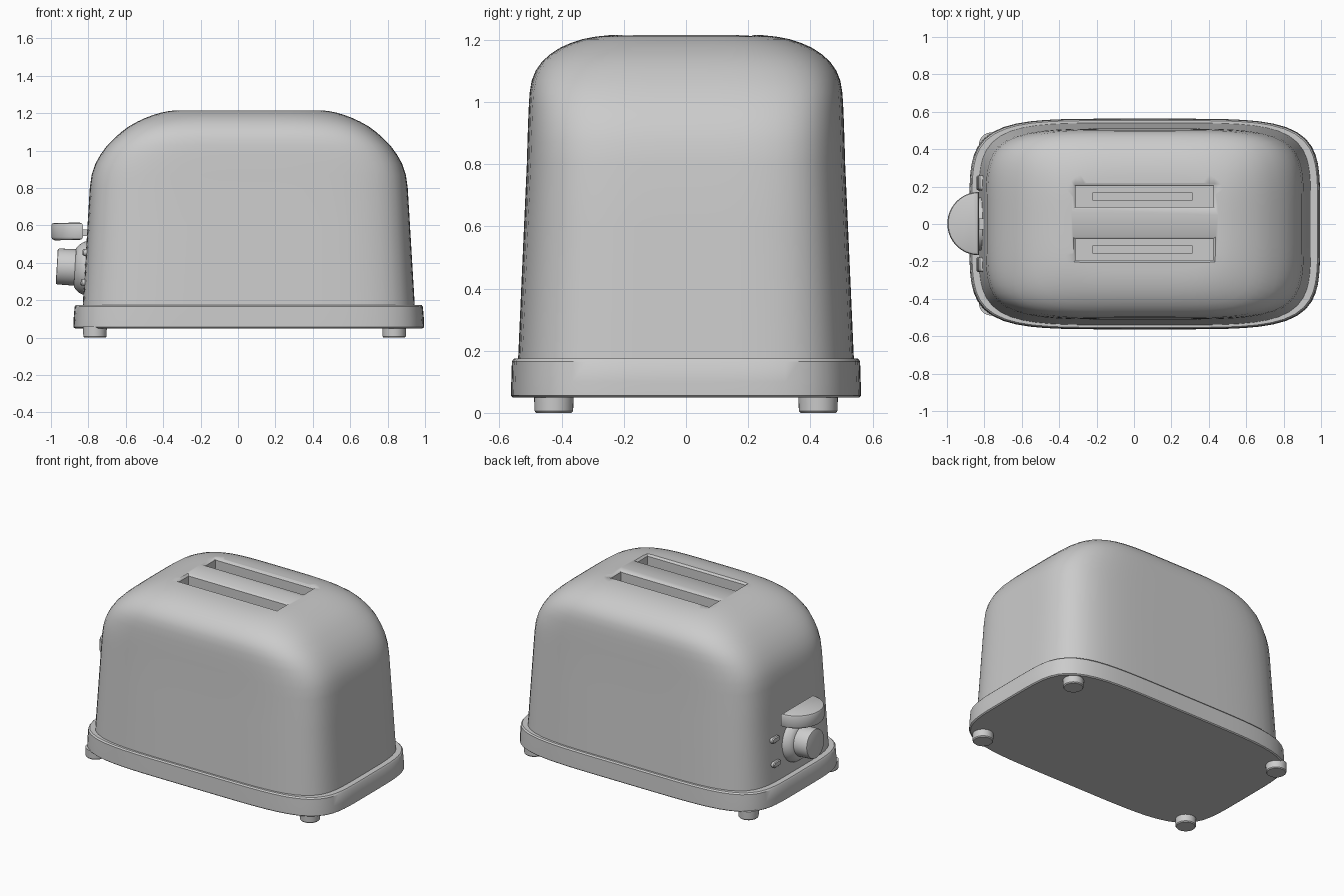
import bpy, bmesh, math
from mathutils import Matrix, Vector

if "Cube" in bpy.data.objects:
    bpy.data.objects.remove(bpy.data.objects["Cube"])

CX = 0.0575                      # body centre along x
grey = bpy.data.materials.new("grey")
grey.diffuse_color = (0.6, 0.6, 0.6, 1)
grey.use_nodes = True
grey.node_tree.nodes["Principled BSDF"].inputs["Base Color"].default_value = grey.diffuse_color


def finish(name, bm, smooth=35):
    bmesh.ops.recalc_face_normals(bm, faces=bm.faces)
    me = bpy.data.meshes.new(name)
    bm.to_mesh(me)
    bm.free()
    ob = bpy.data.objects.new(name, me)
    bpy.context.collection.objects.link(ob)
    me.materials.append(grey)
    bpy.ops.object.select_all(action='DESELECT')
    ob.select_set(True)
    bpy.context.view_layer.objects.active = ob
    bpy.ops.object.shade_smooth_by_angle(angle=math.radians(smooth))
    return ob


def skin(bm, rings):
    """Bridge equal-length rings of points and cap both ends."""
    vs = [[bm.verts.new(p) for p in r] for r in rings]
    n = len(vs[0])
    for a, b in zip(vs, vs[1:]):
        for i in range(n):
            j = (i + 1) % n
            bm.faces.new((a[i], a[j], b[j], b[i]))
    bm.faces.new(vs[0][::-1])
    bm.faces.new(vs[-1])


def bowed_ring(z, hx, hy, p=5.0, n=96):
    """Rounded rectangle with gently bowed sides."""
    pts = []
    for i in range(n):
        a = math.tau * i / n
        c, s = math.cos(a), math.sin(a)
        r = (abs(c) ** p + abs(s) ** p) ** (-1 / p)
        pts.append((CX + hx * r * c, hy * r * s, z))
    return pts


def loft(name, rows):
    bm = bmesh.new()
    skin(bm, [bowed_ring(*r) for r in rows])
    return finish(name, bm)


def lathe(name, profile, matrix, n=40):
    """Turn (radius, height) points about z, then place with matrix."""
    bm = bmesh.new()
    skin(bm, [[(r * math.cos(math.tau * i / n), r * math.sin(math.tau * i / n), h)
               for i in range(n)] for r, h in profile])
    bm.transform(matrix)
    return finish(name, bm)


def box_rings(x0, x1, y0, y1, z, g=0.0):
    return [(x0 - g, y0 - g, z), (x1 + g, y0 - g, z), (x1 + g, y1 + g, z), (x0 - g, y1 + g, z)]


# Body shell: tapered sides rolling into a flat top
body = loft("body", [
    (0.15, 0.889, 0.541), (0.40, 0.874, 0.530), (0.60, 0.862, 0.521),
    (0.80, 0.850, 0.512), (0.87, 0.840, 0.510), (0.93, 0.820, 0.508),
    (0.98, 0.792, 0.506), (1.03, 0.755, 0.503), (1.07, 0.715, 0.496, 4.8),
    (1.10, 0.680, 0.484, 4.7), (1.13, 0.640, 0.463, 4.6), (1.155, 0.595, 0.435, 4.5),
    (1.175, 0.552, 0.404, 4.4), (1.19, 0.512, 0.370, 4.4), (1.202, 0.472, 0.333, 4.4),
    (1.21, 0.435, 0.292, 4.4), (1.215, 0.392, 0.245, 4.4)])

# Bread slots with chamfered mouths, and a carrier bar in each
for tag, yc in (("back", 0.147), ("front", -0.137)):
    x0, x1, y0, y1 = -0.312, 0.423, yc - 0.056, yc + 0.056
    bm = bmesh.new()
    skin(bm, [box_rings(x0, x1, y0, y1, 0.35), box_rings(x0, x1, y0, y1, 1.203),
              box_rings(x0, x1, y0, y1, 1.216, 0.013), box_rings(x0, x1, y0, y1, 1.3, 0.013)])
    cutter = finish(tag + "_slot_cutter", bm, 5)
    cutter.hide_render = True
    cutter.hide_set(True)
    cut = body.modifiers.new(tag + "_slot", 'BOOLEAN')
    cut.object = cutter
    cut.solver = 'EXACT'

    bm = bmesh.new()
    skin(bm, [box_rings(-0.222, 0.312, yc - 0.021, yc + 0.021, z) for z in (0.50, 0.56)])
    finish(tag + "_carrier_bar", bm, 5)

# Apply the cuts so the helpers can go
bpy.context.view_layer.objects.active = body
for m in list(body.modifiers):
    if m.type == 'BOOLEAN':
        bpy.ops.object.modifier_apply(modifier=m.name)
for ob in [o for o in bpy.data.objects if o.name.endswith("cutter")]:
    bpy.data.objects.remove(ob)

# Base tray
loft("base", [(0.05, 0.930, 0.557), (0.056, 0.9375, 0.563), (0.10, 0.9365, 0.562),
              (0.166, 0.931, 0.560), (0.175, 0.924, 0.553)])

# Feet
for sx in (-0.8, 0.8):
    for sy in (-0.425, 0.425):
        lathe("foot", [(0.057, 0), (0.062, 0.006), (0.064, 0.06)],
              Matrix.Translation((0.035 + sx, sy, 0)), 32)

# Controls sit square to the sloping left wall: local z points outward
TILT = Matrix.Rotation(-math.pi / 2 + 0.06, 4, 'Y')


def on_wall(y, z):
    return Matrix.Translation((-0.83 + 0.06 * (z - 0.175), y, z)) @ TILT


# Dial with flared collar
lathe("dial_collar", [(0.142, -0.03), (0.142, 0.006), (0.136, 0.02), (0.122, 0.038),
                      (0.106, 0.052), (0.09, 0.055)], on_wall(0, 0.372))
lathe("dial_knob", [(0.098, 0.03), (0.096, 0.143), (0.093, 0.149), (0.088, 0.151)],
      on_wall(0, 0.372))

# Four pill buttons flanking the dial
for y in (-0.217, 0.22):
    for z in (0.295, 0.455):
        bm = bmesh.new()
        rings = []
        for grow, h in ((0, -0.02), (0, 0.012), (-0.005, 0.018)):
            ring = []
            for i in range(24):
                a = math.tau * (i + 0.5) / 24
                off = 0.022 if math.sin(a) > 0 else -0.022
                ring.append(((0.018 + grow) * math.cos(a), off + (0.018 + grow) * math.sin(a), h))
            rings.append(ring)
        skin(bm, rings)
        bm.transform(on_wall(y, z))
        finish("button", bm)

# Half-round lever handle
bm = bmesh.new()
rings = []
for g, z in ((0.018, 0.522), (0.005, 0.527), (0, 0.537), (0, 0.600), (0.005, 0.610), (0.018, 0.615)):
    arc = [math.pi * (0.5 + i / 32) for i in range(33)]
    rings.append([(-0.829 - g + (0.169 - 2 * g) * math.cos(a), 0.002 + (0.169 - g) * math.sin(a),
                   z + 0.1 * g * math.cos(a)) for a in arc])
skin(bm, rings)
finish("lever_handle", bm, 40)

# Lever stem into the body
bm = bmesh.new()
skin(bm, [box_rings(-0.85, -0.77, -0.03, 0.03, z) for z in (0.543, 0.577)])
finish("lever_stem", bm, 5)
